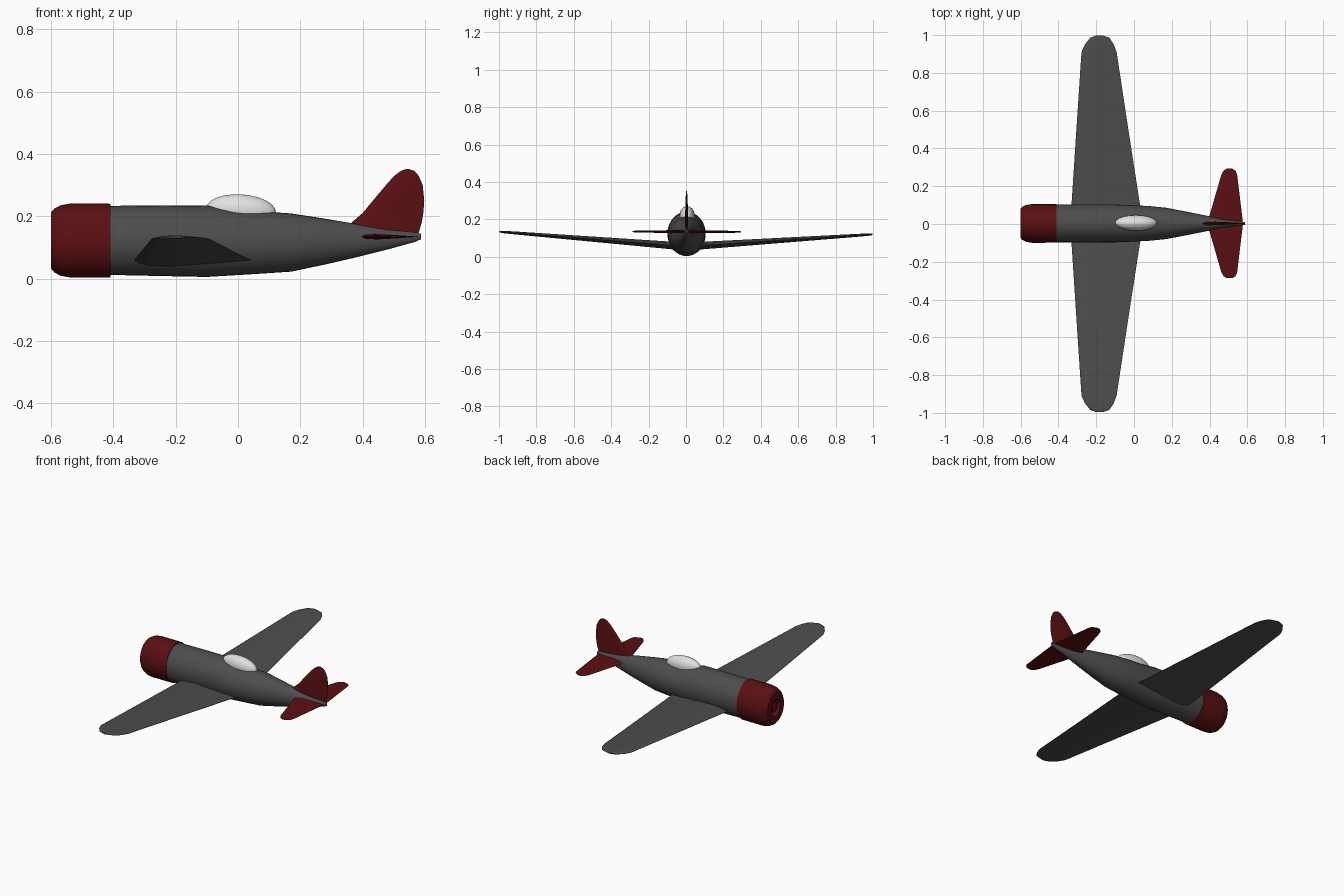
import bpy, bmesh, math
from mathutils import Vector

if "Cube" in bpy.data.objects:
    bpy.data.objects.remove(bpy.data.objects["Cube"], do_unlink=True)


def make_material(name, rgb):
    mat = bpy.data.materials.new(name)
    mat.use_nodes = True
    mat.diffuse_color = (*rgb, 1)
    bsdf = mat.node_tree.nodes["Principled BSDF"]
    bsdf.inputs["Base Color"].default_value = (*rgb, 1)
    bsdf.inputs["Roughness"].default_value = 0.6
    return mat


grey = make_material("dark grey", (0.075, 0.075, 0.075))
red = make_material("dark red", (0.105, 0.005, 0.006))
glass = make_material("pale canopy", (0.75, 0.75, 0.75))


def finish(obj, mat, angle):
    obj.data.materials.append(mat)
    bpy.ops.object.select_all(action="DESELECT")
    obj.select_set(True)
    bpy.context.view_layer.objects.active = obj
    bpy.ops.object.shade_smooth_by_angle(angle=math.radians(angle))
    return obj


def loft(name, rings, mat, angle=35):
    """Skin a list of equal closed rings and cap both ends."""
    bm = bmesh.new()
    loops = [[bm.verts.new(p) for p in ring] for ring in rings]
    n = len(loops[0])
    for a, b in zip(loops, loops[1:]):
        for i in range(n):
            j = (i + 1) % n
            bm.faces.new((a[i], a[j], b[j], b[i]))
    bm.faces.new(loops[0])
    bm.faces.new(loops[-1])
    bmesh.ops.recalc_face_normals(bm, faces=bm.faces)
    mesh = bpy.data.meshes.new(name)
    bm.to_mesh(mesh)
    bm.free()
    obj = bpy.data.objects.new(name, mesh)
    bpy.context.collection.objects.link(obj)
    return finish(obj, mat, angle)


def body_ring(x, low, high, half_width, sides=32):
    """Elliptical body section across the long axis."""
    mid, half = (low + high) / 2, (high - low) / 2
    turn = math.tau / sides
    return [Vector((x, 0.003 + half_width * math.cos(i * turn), mid + half * math.sin(i * turn)))
            for i in range(sides)]


# Aerofoil outline: chord fraction, share of half thickness
SECTION = [(0, 0), (0.03, 0.45), (0.12, 0.85), (0.3, 1), (0.65, 0.6), (1, 0.05),
           (1, -0.05), (0.65, -0.6), (0.3, -1), (0.12, -0.85), (0.03, -0.45)]


def surface(name, stations, place, mat):
    """Loft a wing from (span, leading x, trailing x, half thickness)."""
    rings = [[place(lead + (trail - lead) * c, span, t * half) for c, t in SECTION]
             for span, lead, trail, half in stations]
    return loft(name, rings, mat, 40)


# Fuselage: x, bottom, top, half width
fuselage = [(-0.43, 0.012, 0.233, 0.1), (-0.25, 0.008, 0.235, 0.101), (-0.1, 0.005, 0.235, 0.1),
            (0.0, 0.011, 0.218, 0.096), (0.08, 0.016, 0.215, 0.092), (0.17, 0.022, 0.209, 0.083),
            (0.28, 0.045, 0.192, 0.062), (0.38, 0.068, 0.175, 0.042),
            (0.48, 0.093, 0.158, 0.022), (0.57, 0.118, 0.148, 0.01), (0.587, 0.126, 0.144, 0.007)]
loft("fuselage", [body_ring(*s) for s in fuselage], grey)

# Engine cowl: rounded lip, then a stepped intake with a hub plate
cowl = [(-0.41, 0.118), (-0.54, 0.1185), (-0.57, 0.113), (-0.59, 0.102), (-0.6, 0.09),
        (-0.6, 0.05), (-0.57, 0.046)]
loft("engine_cowl", [body_ring(x, 0.122 - r, 0.122 + r, r * 0.865) for x, r in cowl], red)
loft("engine_hub", [body_ring(x, 0.122 - r, 0.122 + r, r * 0.865)
                    for x, r in [(-0.565, 0.03), (-0.59, 0.03), (-0.595, 0.022)]], red)

# Canopy bubble
bpy.ops.mesh.primitive_uv_sphere_add(segments=20, ring_count=12, location=(0.01, 0.006, 0.219),
                                     rotation=(0, math.radians(4), 0))
canopy = bpy.context.object
canopy.name = "canopy"
canopy.scale = (0.112, 0.041, 0.051)
finish(canopy, glass, 40)

# Wings and tailplanes, one per side
wing = [(0.02, -0.337, 0.055, 0.021), (0.1, -0.331, 0.032, 0.02), (0.5, -0.305, -0.03, 0.014),
        (0.91, -0.278, -0.092, 0.008), (0.95, -0.26, -0.107, 0.007),
        (0.985, -0.232, -0.13, 0.006), (0.997, -0.2, -0.165, 0.004)]
tailplane = [(0.0, 0.385, 0.577, 0.009), (0.06, 0.405, 0.57, 0.008), (0.26, 0.463, 0.546, 0.005),
             (0.28, 0.475, 0.537, 0.004), (0.29, 0.49, 0.52, 0.003)]
for side, label in ((1, "left"), (-1, "right")):
    surface(label + "_wing", wing,
            lambda x, s, t: (x, side * s + 0.001, 0.054 + 0.073 * s - 0.007 * side * s + t), grey)
    surface(label + "_tailplane", tailplane,
            lambda x, s, t: (x, side * s + 0.003, 0.134 - 0.003 * side * s + t), red)

# Tail fin
fin = [(0.13, 0.34, 0.575, 0.009), (0.18, 0.365, 0.59, 0.009), (0.21, 0.4, 0.595, 0.008),
       (0.25, 0.433, 0.598, 0.007), (0.3, 0.475, 0.593, 0.006), (0.33, 0.502, 0.58, 0.004),
       (0.345, 0.522, 0.567, 0.003), (0.351, 0.538, 0.55, 0.002)]
surface("tail_fin", fin, lambda x, s, t: (x, 0.003 + t, s), red)
